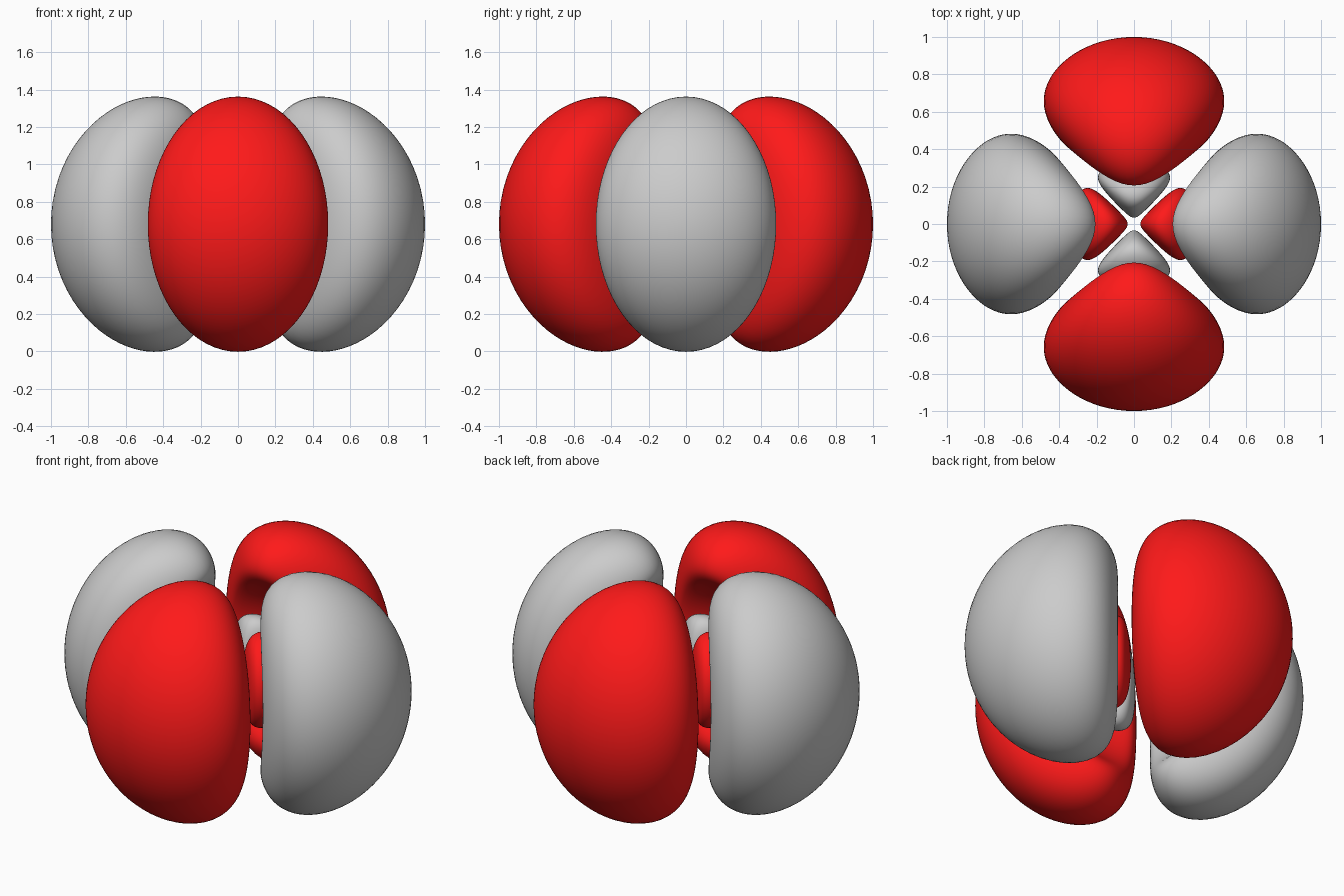
import bpy, bmesh
from math import sin, cos, pi, sqrt, exp

if "Cube" in bpy.data.objects:
    bpy.data.objects.remove(bpy.data.objects["Cube"])

CENTRE_Z = 0.68
RINGS, SIDES = 48, 72

red = bpy.data.materials.new("red")
red.diffuse_color = (1.0, 0.01, 0.01, 1)
red.use_nodes = True
red.node_tree.nodes["Principled BSDF"].inputs["Base Color"].default_value = red.diffuse_color


def strength(r, node, decay):
    return r * r * abs(r - node) * exp(-decay * r)


def find_edge(outside, inside, node, decay, level):
    # radius at which the lobe closes on its own axis
    for _ in range(50):
        mid = (outside + inside) / 2
        if strength(mid, node, decay) > level:
            inside = mid
        else:
            outside = mid
    return inside


def lobe(name, angle, node, decay, level, start, middle, end, mat):
    r0 = find_edge(start, middle, node, decay, level)
    r1 = find_edge(end, middle, node, decay, level)
    bm = bmesh.new()
    rings = []
    # each ring is the slice of the lobe on a sphere of radius r
    for i in range(1, RINGS):
        r = r0 + (r1 - r0) * (1 - cos(pi * i / RINGS)) / 2
        y_min = min(level / strength(r, node, decay), 0.9999)
        ring = []
        for j in range(SIDES):
            t = 2 * pi * j / SIDES
            y = sqrt((1 - y_min) / 2) * cos(t)
            z = sqrt(1 - y_min) * sin(t)
            x = sqrt(y_min + y * y)
            ring.append(bm.verts.new((r * x, r * y, r * z)))
        rings.append(ring)
    for a, b in zip(rings, rings[1:]):
        for j in range(SIDES):
            k = (j + 1) % SIDES
            bm.faces.new((a[j], a[k], b[k], b[j]))
    # close both ends
    for r, ring in ((r0, rings[0]), (r1, rings[-1])):
        tip = bm.verts.new((r, 0, 0))
        for j in range(SIDES):
            bm.faces.new((tip, ring[j], ring[(j + 1) % SIDES]))
    bmesh.ops.recalc_face_normals(bm, faces=bm.faces)
    for f in bm.faces:
        f.smooth = True
    mesh = bpy.data.meshes.new(name)
    bm.to_mesh(mesh)
    bm.free()
    ob = bpy.data.objects.new(name, mesh)
    bpy.context.collection.objects.link(ob)
    ob.location.z = CENTRE_Z
    ob.rotation_euler.z = angle
    if mat:
        mesh.materials.append(mat)


# four big outer lobes and four small inner lobes of alternating colour
OUTER = dict(node=0.46, decay=11.0, level=0.54 * exp(-11.0),
             start=0.46, middle=0.62, end=1.3)
INNER = dict(node=0.36, decay=4.0, level=3.2e-4,
             start=0.0, middle=0.2, end=0.36)
for q, side in enumerate(("right", "back", "left", "front")):
    odd = q % 2 == 1
    lobe("outer_lobe_" + side, q * pi / 2, mat=red if odd else None, **OUTER)
    lobe("inner_lobe_" + side, q * pi / 2, mat=None if odd else red, **INNER)
